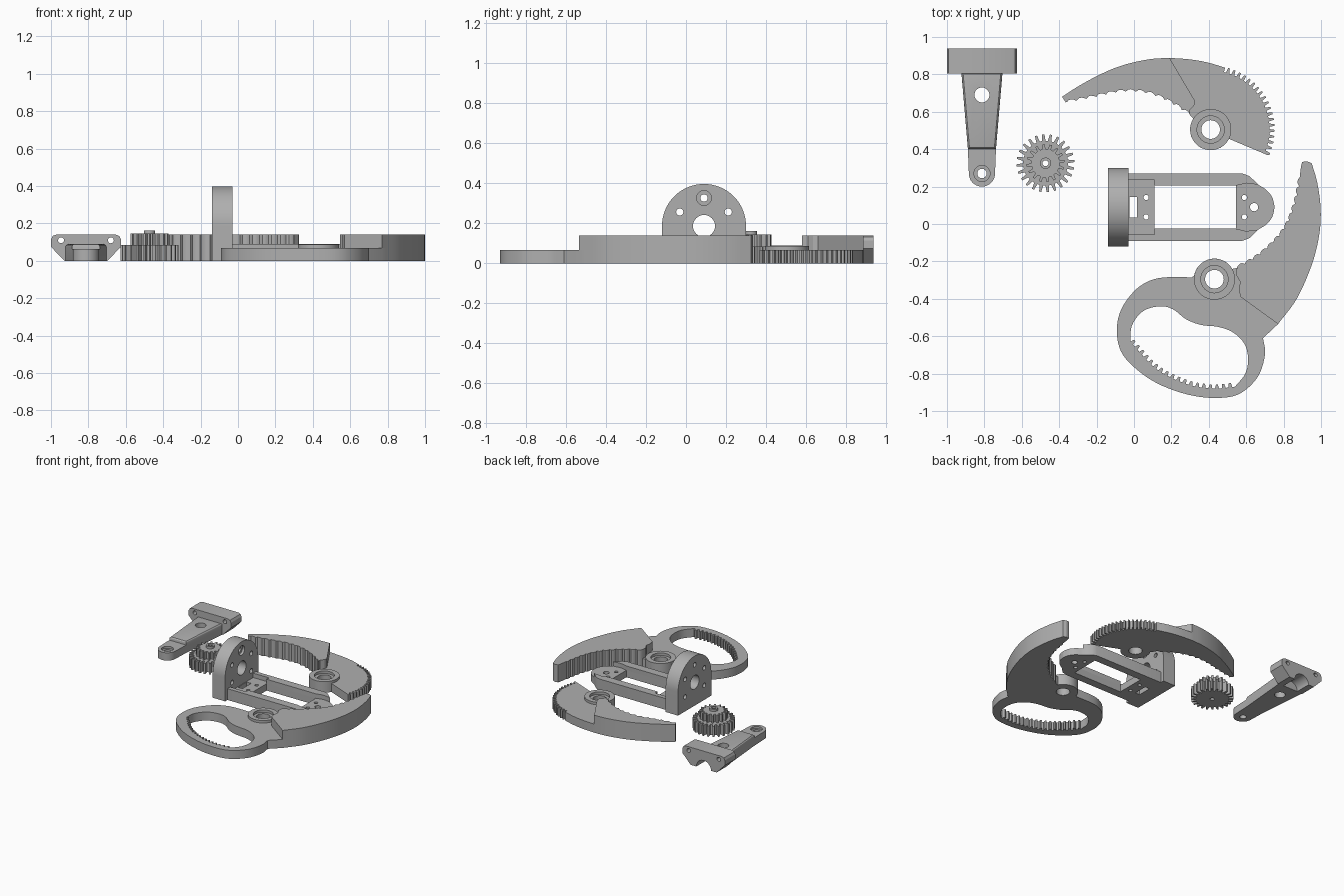
import bpy, bmesh
from math import cos, sin, radians, pi
from mathutils import Vector

cube = bpy.data.objects.get("Cube")
if cube:
    bpy.data.objects.remove(cube, do_unlink=True)

grey = bpy.data.materials.new("plain_grey")
grey.use_nodes = True
colour = (0.43, 0.43, 0.43, 1)
grey.diffuse_color = colour
grey.node_tree.nodes["Principled BSDF"].inputs["Base Color"].default_value = colour


def arc(centre, radius, start=0, end=360, steps=32):
    """Points on an arc; a full circle leaves out its repeated last point."""
    count = steps if abs(end - start) == 360 else steps + 1
    angles = [radians(start + (end - start) * i / steps) for i in range(count)]
    return [(centre[0] + radius * cos(a), centre[1] + radius * sin(a)) for a in angles]


def smooth(points, steps=5):
    """Catmull-Rom curve through the points."""
    p = [Vector(q) for q in points]
    p = [2 * p[0] - p[1]] + p + [2 * p[-1] - p[-2]]
    out = []
    for a, b, c, d in zip(p, p[1:], p[2:], p[3:]):
        for i in range(steps):
            t = i / steps
            out.append(0.5 * (2 * b + (c - a) * t + (2 * a - 5 * b + 4 * c - d) * t * t
                              + (3 * b - a - 3 * c + d) * t ** 3))
    return [tuple(q) for q in out] + [tuple(points[-1])]


def toothed(points, count, depth, shape=((0, 0), (.4, 0), (.55, 1), (.85, 1))):
    """Run teeth along a path, standing out to its left."""
    p = [Vector(q) for q in points]
    lengths = [(b - a).length for a, b in zip(p, p[1:])]
    total, out = sum(lengths), []
    for i in range(count):
        for part, height in shape:
            s, k = (i + part) / count * total, 0
            while k < len(lengths) - 1 and s > lengths[k]:
                s -= lengths[k]
                k += 1
            way = (p[k + 1] - p[k]).normalized()
            out.append(tuple(p[k] + way * s + Vector((-way.y, way.x)) * depth * height))
    return out


def prism(name, outline, low, high, holes=(), axis="z", chamfer=0):
    """Extrude an outline with holes between two heights along an axis."""
    curve = bpy.data.curves.new(name, "CURVE")
    curve.dimensions = "2D"
    curve.fill_mode = "BOTH"
    curve.extrude = (high - low) / 2
    for ring in [outline, *holes]:
        spline = curve.splines.new("POLY")
        spline.points.add(len(ring) - 1)
        for point, (u, v) in zip(spline.points, ring):
            point.co = (u, v, 0, 1)
        spline.use_cyclic_u = True
    helper = bpy.data.objects.new(name + "_outline", curve)
    bpy.context.collection.objects.link(helper)
    graph = bpy.context.evaluated_depsgraph_get()
    mesh = bpy.data.meshes.new_from_object(helper.evaluated_get(graph))
    bpy.data.objects.remove(helper, do_unlink=True)
    bpy.data.curves.remove(curve)

    bm = bmesh.new()
    bm.from_mesh(mesh)
    bmesh.ops.remove_doubles(bm, verts=bm.verts, dist=1e-5)
    for vert in bm.verts:
        u, v, w = vert.co
        w += (low + high) / 2
        vert.co = {"x": (w, u, v), "y": (u, w, v), "z": (u, v, w)}[axis]
    bmesh.ops.recalc_face_normals(bm, faces=bm.faces)
    if chamfer:
        rims = [e for e in bm.edges if e.calc_length() > 0.05
                and min(v.co.z for v in e.verts) > high - 1e-4
                and e.calc_face_angle(0) > 0.5]
        bmesh.ops.bevel(bm, geom=rims, offset=chamfer, segments=3, profile=0.5,
                        affect="EDGES")
    bm.to_mesh(mesh)
    bm.free()
    mesh.name = name
    mesh.materials.clear()
    mesh.materials.append(grey)
    mesh.polygons.foreach_set("use_smooth", [True] * len(mesh.polygons))
    mesh.set_sharp_from_angle(angle=radians(25))
    obj = bpy.data.objects.new(name, mesh)
    bpy.context.collection.objects.link(obj)
    return obj


LOW, BOSS, TALL = 0.068, 0.088, 0.14


def box(x0, x1, y0, y1):
    return [(x0, y0), (x1, y0), (x1, y1), (x0, y1)]


def claw(name, body, jaw, pivot, holes=()):
    """Flat claw body with a tall jaw and a counterbored pivot boss."""
    bore = arc(pivot, 0.05)
    prism(name + "_body", body, 0, LOW, [bore, *holes])
    prism(name + "_jaw", jaw, LOW, TALL)
    prism(name + "_boss", arc(pivot, 0.11, steps=40), LOW, BOSS, [arc(pivot, 0.073)])


scallop = ((0, 0), (.25, .7), (.5, 1), (.75, .9), (.9, .3))

# Geared claw
pivot = (0.41, 0.505)
back = smooth([(-.385, .68), (-.3, .735), (-.2, .79), (-.1, .835), (0, .865), (.1, .883), (.19, .888)])
shoulder = smooth([(.19, .888), (.3, .88), (.4, .862), (.487, .835)])
grip = toothed(smooth([(.3, .58), (.2, .645), (.1, .69), (0, .708), (-.1, .702),
                       (-.2, .68), (-.3, .66), (-.36, .65)]), 13, -0.012, scallop)
sector = toothed(arc(pivot, 0.315, 77, -24, 60), 19, 0.027)
hub = arc(pivot, 0.11, -27, -212)
claw("geared_claw", back + shoulder[1:] + sector + [(.715, .368)] + hub + grip + [(-.365, .65)],
     back + [(.325, .66), (.322, .635), (.3, .61)] + grip + [(-.365, .65)], pivot)

# Handle claw
pivot = (0.43, -0.295)
grip = toothed(smooth([(.55, -.235), (.65, -.18), (.75, -.095), (.82, 0), (.865, .12), (.89, .25)]),
               13, 0.012, scallop)
tip = [(.893, .31), (.9, .332), (.925, .335), (.95, .325)]
back = smooth([(.95, .325), (.98, .22), (.998, .08), (.99, -.06), (.95, -.22), (.87, -.4), (.77, -.535)])
handle = smooth([(.69, -.61), (.7, -.7), (.66, -.82), (.56, -.91), (.43, -.93), (.28, -.91),
                 (.12, -.85), (0, -.765), (-.07, -.68), (-.092, -.57), (-.07, -.46), (0, -.36),
                 (.08, -.305), (.17, -.285), (.31, -.285)])
hub = arc(pivot, 0.11, 170, 30)
finger_top = smooth([(-.02, -.63), (-.01, -.54), (.05, -.465), (.14, -.44), (.21, -.457), (.28, -.51),
                     (.36, -.54), (.45, -.55), (.53, -.58), (.59, -.64), (.61, -.72), (.595, -.8),
                     (.54, -.87)])
finger_teeth = toothed(smooth([(.54, -.87), (.42, -.88), (.28, -.855), (.12, -.775), (-.02, -.63)]),
                       18, -0.022)
claw("handle_claw", hub + grip + tip + back[1:] + handle,
     grip + tip + back[1:] + [(.57, -.39), (.56, -.35), (.568, -.31), (.545, -.27)],
     pivot, [finger_top + finger_teeth[1:]])

# Two-step pinion
axle = (-0.473, 0.325)
bore = arc(axle, 0.016, steps=20)
prism("pinion_lower", toothed(arc(axle, 0.12, 360, 0.01, 96), 24, 0.035), 0, 0.085, [bore])
prism("pinion_upper", toothed(arc(axle, 0.076, 360, 0.01, 64), 16, 0.026), 0.085, 0.145, [bore])
prism("pinion_hub", arc(axle, 0.03), 0.145, 0.163, [bore])

# Upright mounting flange
mid = 0.09
centre = (mid, 0.187)
flange = arc(centre, 0.21, 0, 180, 48) + [(mid - .21, 0), (mid + .21, 0)]
bolts = [arc(p, 0.018, steps=20) for a in (30, 150, 210, 330) for p in arc(centre, 0.14, a, a, 1)[:1]]
bolts.append(arc(centre, 0.055))
top_bolt = (mid, centre[1] + 0.14)
prism("flange_back", flange, -0.14, -0.05, bolts + [arc(top_bolt, 0.018)], "x")
prism("flange_front", flange, -0.05, -0.03, bolts + [arc(top_bolt, 0.037)], "x")

# Servo frame plate with its two raised rails
end = [(.58, .27), (.615, .257), (.645, .23), (.665, .21)]
nose = smooth([(.665, .21), (.71, .18), (.74, .14), (.752, mid)])
side = [(-.03, .27)] + end + nose[1:]
flip = lambda points: [(x, 2 * mid - y) for x, y in points]
screws = [arc((x, mid + s * 0.052), 0.014, steps=16) for x in (.065, .59) for s in (-1, 1)]
prism("frame_plate", side + flip(side[:-1])[::-1], 0, 0.055,
      [box(.11, .545, -.025, .205), box(-.025, .015, .035, .145), arc((.642, mid), 0.022), *screws])
rail = [(-.03, .27)] + end + [(.6, .218), (.545, .205), (.11, .205), (.11, .235), (-.03, .235)]
prism("left_rail", rail, 0.055, 0.09)
prism("right_rail", flip(rail), 0.055, 0.09)

# Tapered bracket: notched block, arm and tongue
cx = -0.813
half = [(.065, 0), (.115, 0), (.187, .075), (.187, .115), (.178, .133), (.16, .14)]
profile = [(cx + x, z) for x, z in half] + [(cx - x, z) for x, z in half[::-1]]
profile += arc((cx, 0), 0.065, 180, 0, 20)[1:-1]
prism("bracket_block", profile, 0.805, 0.938,
      [arc((cx + s * .133, .11), 0.016, steps=20) for s in (-1, 1)], "y")
prism("bracket_arm", [(cx - .11, .81), (cx - .075, .4), (cx + .075, .4), (cx + .11, .81)],
      0, 0.09, [arc((cx, .69), 0.04)], chamfer=0.018)
eye = (cx, 0.27)
tongue = [(cx + .075, .402), (cx - .075, .402)] + arc(eye, 0.07, 180, 360, 24)
prism("bracket_tongue", tongue, 0, 0.045, [arc(eye, 0.025)])
prism("bracket_tongue_top", tongue, 0.045, 0.062, [arc(eye, 0.043)])
